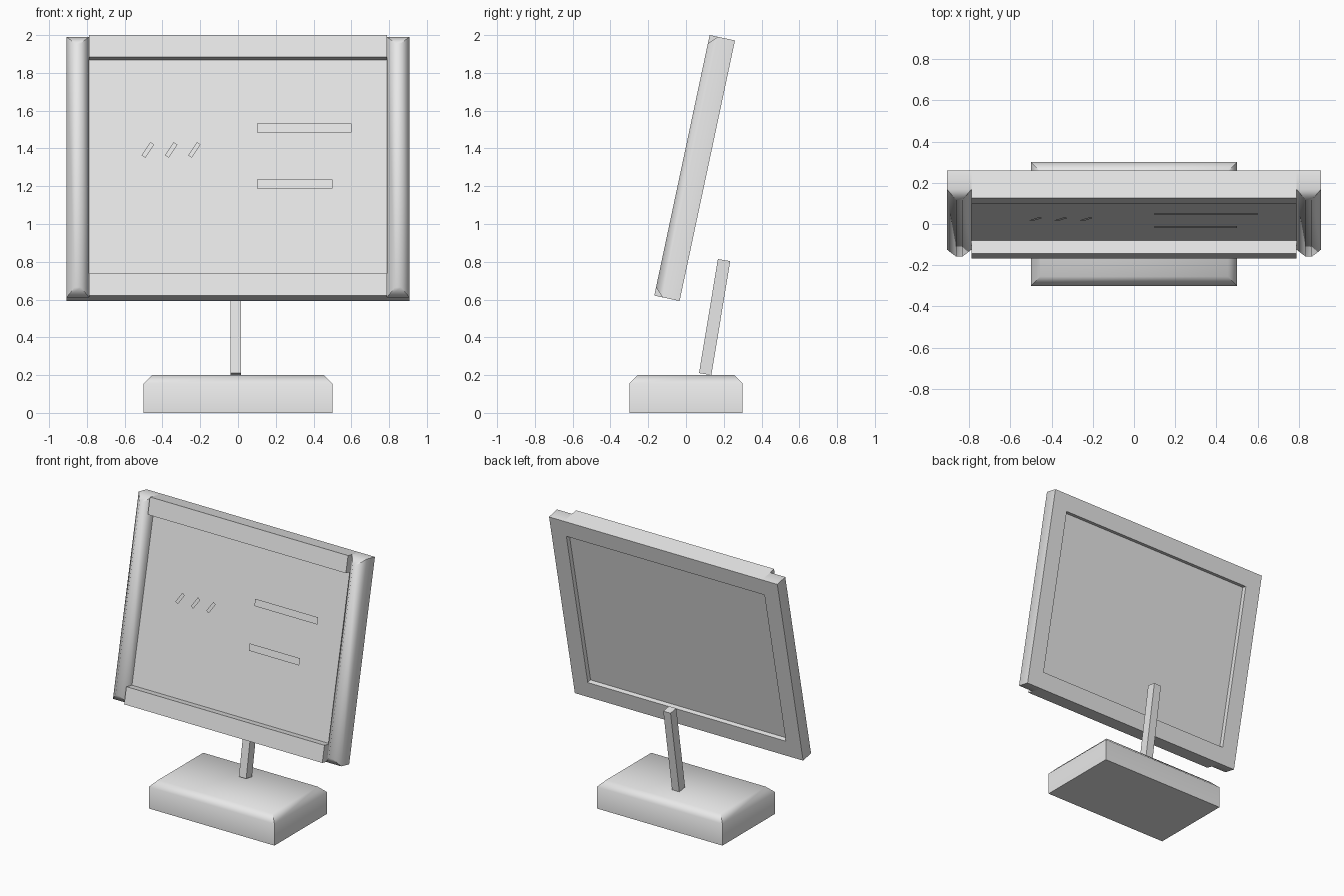
import bpy
import bmesh
import math
from mathutils import Vector

old = bpy.data.objects.get("Cube")
if old:
    bpy.data.objects.remove(old, do_unlink=True)

grey = bpy.data.materials.new("light_grey")
grey.use_nodes = True
grey.diffuse_color = (0.8, 0.8, 0.8, 1)
grey.node_tree.nodes["Principled BSDF"].inputs["Base Color"].default_value = (0.8, 0.8, 0.8, 1)

# The tilted frame's local axes: x across, y into the depth, z up the slope
FRAME_POS = Vector((0, -0.168, 0.621))
TILT = math.radians(-12)
HALF_W, HEIGHT, DEPTH, RAIL = 0.908, 1.41, 0.137, 0.12
INNER_W = HALF_W - RAIL
CHAMFER = 0.045
ART_Y = 0.027


def finish(bm, name, loc=(0, 0, 0), tilt=0.0, smooth=False):
    mesh = bpy.data.meshes.new(name)
    bm.to_mesh(mesh)
    bm.free()
    mesh.materials.append(grey)
    ob = bpy.data.objects.new(name, mesh)
    bpy.context.collection.objects.link(ob)
    ob.location = loc
    ob.rotation_euler.x = tilt
    if smooth:
        bpy.ops.object.select_all(action="DESELECT")
        ob.select_set(True)
        bpy.context.view_layer.objects.active = ob
        bpy.ops.object.shade_smooth_by_angle(angle=math.radians(50))
    return ob


def box(name, low, high, loc=(0, 0, 0), tilt=0.0, chamfer_side=None):
    """Box between two corners; optionally chamfer the rim of one face."""
    bm = bmesh.new()
    bmesh.ops.create_cube(bm, size=1)
    low, high = Vector(low), Vector(high)
    for v in bm.verts:
        v.co = (low + high) / 2 + v.co * (high - low)
    if chamfer_side:
        bm.normal_update()
        face = max(bm.faces, key=lambda f: f.normal.dot(Vector(chamfer_side)))
        bmesh.ops.bevel(bm, geom=list(face.edges), offset=CHAMFER,
                        segments=1, affect="EDGES")
    return finish(bm, name, loc, tilt, smooth=bool(chamfer_side))


def slope(z):
    """Distance up the slope for a height on the artwork plane."""
    return (z - FRAME_POS.z - ART_Y * math.sin(TILT)) / math.cos(TILT)


def art(name, points, rim=0.0):
    """Flat shape in front of the panel; with a rim only its outline is kept."""
    bm = bmesh.new()
    face = bm.faces.new([bm.verts.new((x, ART_Y, slope(z))) for x, z in points])
    if rim:
        bm.normal_update()
        bmesh.ops.inset_region(bm, faces=[face], thickness=rim, use_even_offset=True)
        bmesh.ops.delete(bm, geom=[face], context="FACES")
    return finish(bm, name, FRAME_POS, TILT)


# Base and leaning post
box("base", (-0.5, -0.3, 0), (0.5, 0.3, 0.2), chamfer_side=(0, 0, 1))
box("post", (-0.041, -0.033, -0.306), (0.017, 0.033, 0.306),
    (0, 0.1515, 0.507), math.radians(-9.4))

# Frame rails: chamfered sides, plain top and bottom
for side, x in (("right", -HALF_W), ("left", INNER_W)):
    box(side + "_rail", (x, 0, 0), (x + RAIL, DEPTH, HEIGHT),
        FRAME_POS, TILT, chamfer_side=(0, -1, 0))
for side, z in (("bottom", 0), ("top", HEIGHT - RAIL)):
    box(side + "_rail", (-INNER_W, 0, z), (INNER_W, DEPTH, z + RAIL), FRAME_POS, TILT)

# Panel recessed from both front and back
box("panel", (-INNER_W, 0.065, RAIL), (INNER_W, DEPTH - 0.033, HEIGHT - RAIL),
    FRAME_POS, TILT)

# Text-like bars
for name, right, z in (("upper_bar", 0.6, 1.485), ("lower_bar", 0.5, 1.188)):
    art(name, [(0.1, z), (right, z), (right, z + 0.048), (0.1, z + 0.048)])

# Loaf outline, mirrored about its middle, with three slanted cuts
MID = -0.354
half = [(0.31, 1.3), (0.31, 1.325), (0.27, 1.405), (0.155, 1.47)]
loaf = [(MID + x, z) for x, z in half] + [(MID, 1.5)]
loaf += [(MID - x, z) for x, z in reversed(half)]
art("loaf_outline", loaf, rim=0.022)

along = Vector((0.55, 0.83)) * 0.042
across = Vector((0.83, -0.55)) * 0.012
for i in (-1, 0, 1):
    c = Vector((MID + i * 0.123, 1.392))
    art("loaf_cut_%d" % (i + 2),
        [c - along - across, c - along + across, c + along + across, c + along - across])
